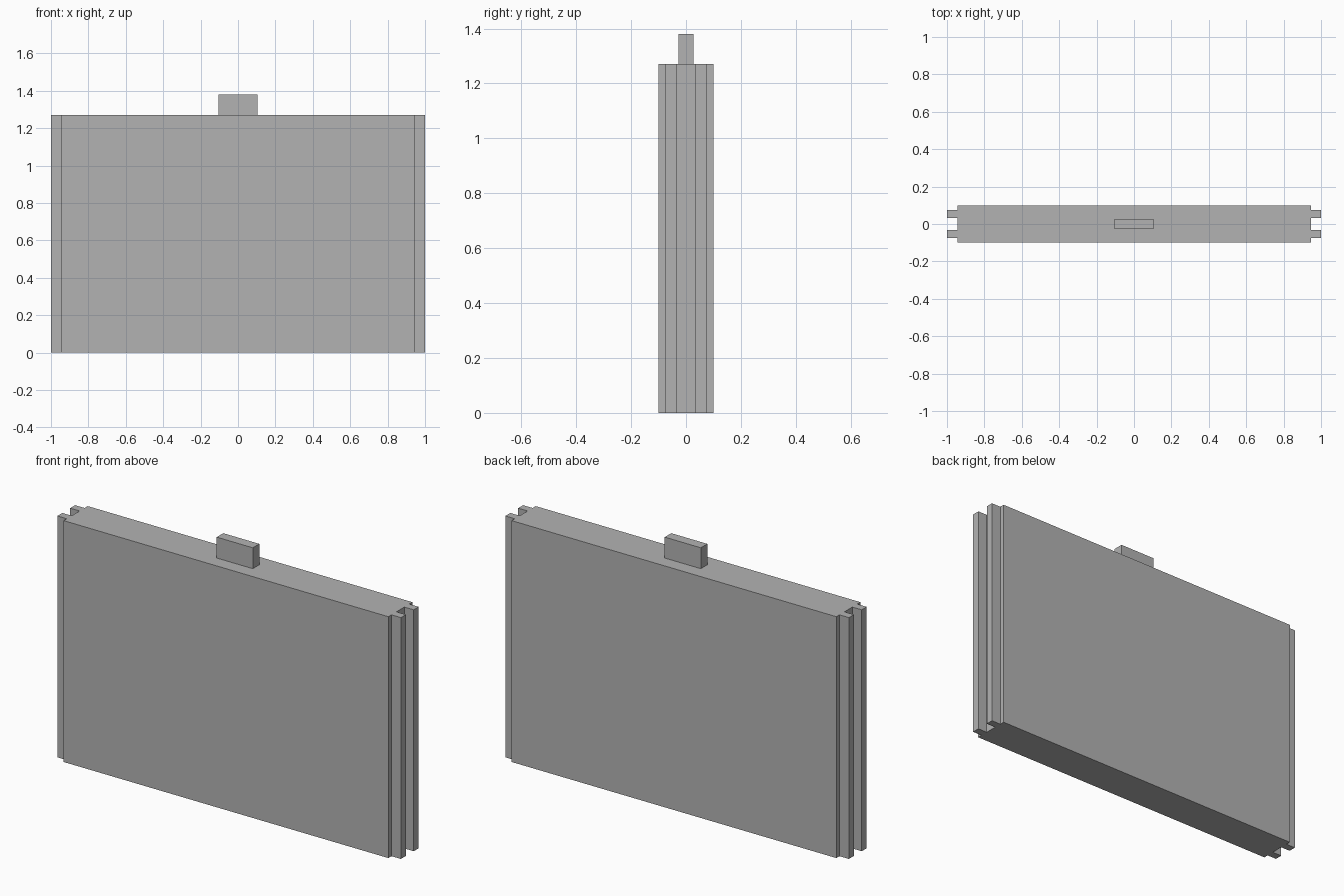
import bpy
import bmesh

cube = bpy.data.objects.get("Cube")
if cube:
    bpy.data.objects.remove(cube, do_unlink=True)

HEIGHT = 1.27
EDGE = 0.945           # half width of the main slab
HALF_DEPTH = 0.1
RAIL_IN, RAIL_OUT = 0.033, 0.074

grey = bpy.data.materials.new("plain_grey")
grey.use_nodes = True
colour = (0.45, 0.45, 0.45, 1)
grey.diffuse_color = colour
grey.node_tree.nodes["Principled BSDF"].inputs["Base Color"].default_value = colour


def extrude_outline(name, outline, bottom, top):
    """Make a flat-shaded prism from an anticlockwise plan outline."""
    bm = bmesh.new()
    base = bm.faces.new([bm.verts.new((x, y, bottom)) for x, y in outline])
    result = bmesh.ops.extrude_face_region(bm, geom=[base], use_keep_orig=True)
    raised = [v for v in result["geom"] if isinstance(v, bmesh.types.BMVert)]
    bmesh.ops.translate(bm, verts=raised, vec=(0, 0, top - bottom))
    bmesh.ops.recalc_face_normals(bm, faces=bm.faces[:])
    mesh = bpy.data.meshes.new(name)
    bm.to_mesh(mesh)
    bm.free()
    mesh.materials.append(grey)
    obj = bpy.data.objects.new(name, mesh)
    bpy.context.collection.objects.link(obj)
    return obj


# Panel with a pair of full-height rails on each narrow side
quarter = [(EDGE, HALF_DEPTH), (EDGE, RAIL_OUT), (1, RAIL_OUT),
           (1, RAIL_IN), (EDGE, RAIL_IN)]
right_side = [(x, -y) for x, y in quarter] + quarter[::-1]
left_side = [(-x, -y) for x, y in right_side]
extrude_outline("panel", right_side + left_side, 0, HEIGHT)

# Small block centred on the top edge
tab = [(-0.105, -0.027), (0.105, -0.027), (0.105, 0.027), (-0.105, 0.027)]
extrude_outline("top_tab", tab, HEIGHT, 1.38)
